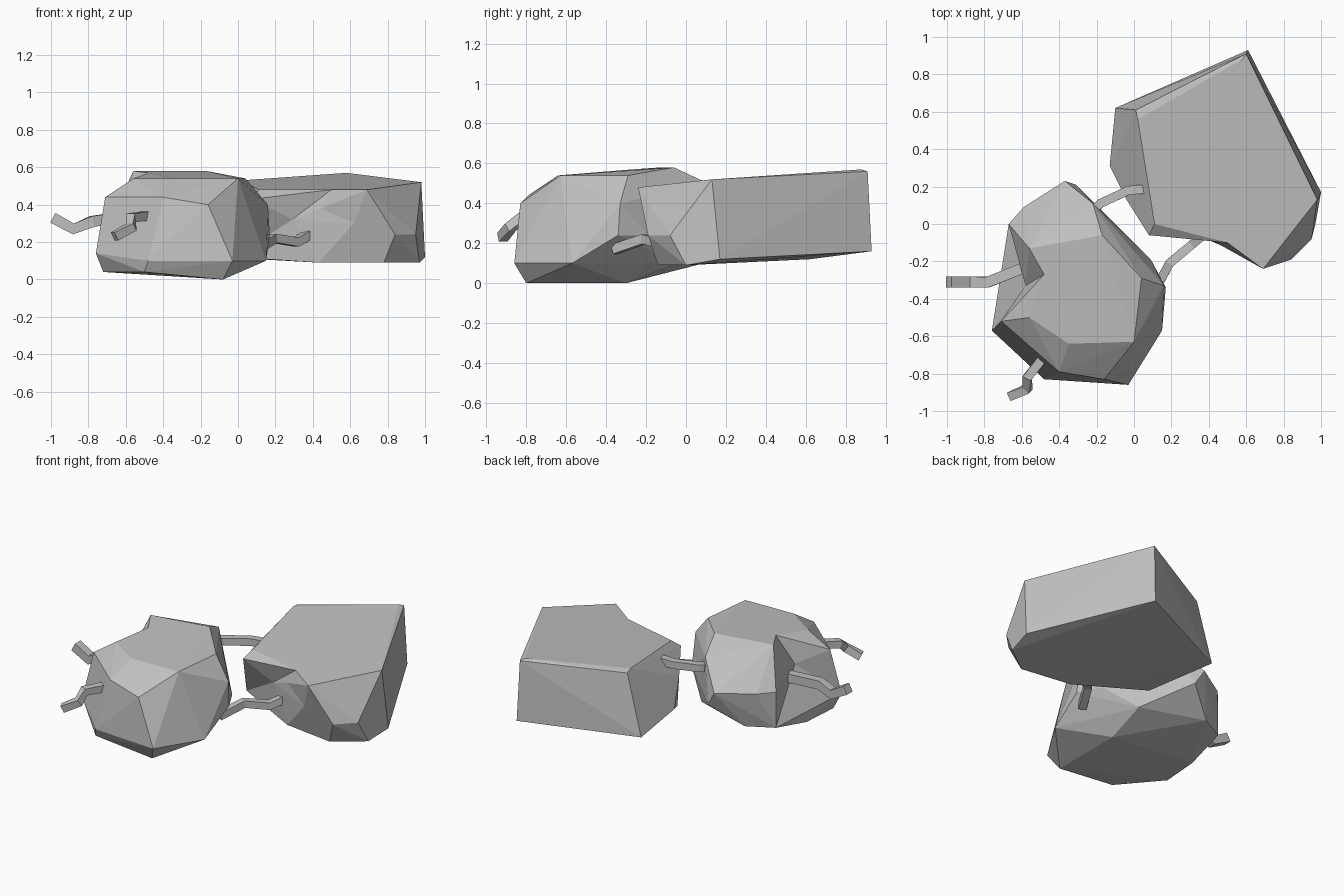
import bpy
import bmesh
from mathutils import Vector

old = bpy.data.objects.get("Cube")
if old:
    bpy.data.objects.remove(old)

GREY = (.53, .53, .53, 1)
concrete = bpy.data.materials.new("concrete_grey")
concrete.use_nodes = True
concrete.diffuse_color = GREY
concrete.node_tree.nodes["Principled BSDF"].inputs["Base Color"].default_value = GREY


def finish(bm, name):
    """Turn a bmesh into a flat-shaded concrete object."""
    bmesh.ops.recalc_face_normals(bm, faces=bm.faces)
    mesh = bpy.data.meshes.new(name)
    bm.to_mesh(mesh)
    bm.free()
    mesh.materials.append(concrete)
    obj = bpy.data.objects.new(name, mesh)
    bpy.context.collection.objects.link(obj)
    return obj


def chunk(name, levels, dents):
    """Faceted boulder: hull of corners listed by height, then dented.

    Each dent is a hull corner and the sideways push that moves it inward.
    """
    bm = bmesh.new()
    for height, corners in levels.items():
        for x, y in corners:
            bm.verts.new((x, y, height))
    pushed = [(bm.verts.new(start), Vector(push)) for start, push in dents]
    hull = bmesh.ops.convex_hull(bm, input=bm.verts)
    loose = [item for item in hull["geom_interior"]
             if isinstance(item, bmesh.types.BMVert)]
    for vert, push in pushed:
        if vert not in loose:
            vert.co += push
    bmesh.ops.delete(bm, geom=loose, context="VERTS")
    bmesh.ops.dissolve_limit(bm, angle_limit=.04, verts=bm.verts, edges=bm.edges)
    return finish(bm, name)


def bar(name, path, half=.024):
    """Bent square bar swept along a path."""
    bm = bmesh.new()
    points = [Vector(p) for p in path]
    before = points[:1] + points[:-1]
    after = points[1:] + points[-1:]
    rings = []
    for point, start, end in zip(points, before, after):
        along = (end - start).normalized()
        side = along.cross(Vector((0, 0, 1))).normalized() * half
        up = side.cross(along).normalized() * half
        offsets = (side + up, up - side, -side - up, side - up)
        rings.append([bm.verts.new(point + offset) for offset in offsets])
    for ring, following in zip(rings, rings[1:]):
        for k in range(4):
            bm.faces.new((ring[k - 1], ring[k], following[k], following[k - 1]))
    bm.faces.new(rings[0])
    bm.faces.new(rings[-1])
    return finish(bm, name)


# Rounded chunk at the front, with a notch in its left side
chunk("front_chunk", {
    .58: ((-.56, -.13), (-.17, -.06)),
    .54: ((.04, -.29), (0, -.63), (-.35, -.64), (-.56, -.5)),
    .5: ((-.22, .11),),
    .44: ((-.71, -.52), (-.4, -.79)),
    .4: ((-.16, -.83), (.16, -.33)),
    .34: ((-.37, .23), (-.67, 0), (-.59, .09)),
    .24: ((.17, -.34), (-.71, -.22), (.09, -.19), (-.31, .21)),
    .14: ((-.76, -.57),),
    .1: ((-.48, -.83), (-.03, -.86), (.15, -.57), (-.67, 0), (-.5, .09),
         (-.08, -.05)),
    .04: ((-.7, -.28), (-.72, -.54), (-.5, -.8)),
    0: ((-.08, -.8), (-.08, -.3)),
}, dents=[((-.61, -.3, .57), (.13, .03, 0)),
          ((-.74, -.33, .38), (.16, 0, 0))])

# Slab-like chunk at the back, with a broken front side
chunk("back_chunk", {
    .57: ((.58, .88),),
    .56: ((.6, .91),),
    .53: ((.02, .56),),
    .52: ((.01, .61), (.98, .13)),
    .48: ((.69, -.24), (.11, 0)),
    .43: ((.08, -.06),),
    .33: ((-.04, .13),),
    .24: ((.84, -.19), (.95, -.08), (.43, -.13)),
    .2: ((-.13, .31),),
    .16: ((.61, .93),),
    .12: ((1, .17), (-.1, .62), (-.02, .12)),
    .09: ((.97, 0), (.43, -.09), (.78, -.14)),
}, dents=[((.5, -.21, .48), (0, .11, 0)),
          ((.44, -.21, .38), (0, .11, 0)),
          ((.29, -.17, .32), (0, .13, 0)),
          ((.62, -.24, .3), (0, .06, 0))])

# Bent bars sticking out of the front chunk
bar("left_bar", [(-.58, -.23, .34), (-.78, -.31, .31),
                 (-.88, -.31, .27), (-.99, -.31, .33)], half=.029)
bar("front_bar", [(-.49, -.72, .34), (-.57, -.82, .33),
                  (-.57, -.88, .28), (-.66, -.92, .23)])

# Bent bars joining the two chunks
bar("upper_joining_bar", [(-.24, .05, .42), (-.18, .11, .42),
                          (-.03, .18, .43), (.1, .19, .44)])
bar("lower_joining_bar", [(.11, -.36, .17), (.19, -.21, .22),
                          (.31, -.11, .2), (.38, -.05, .24)])
